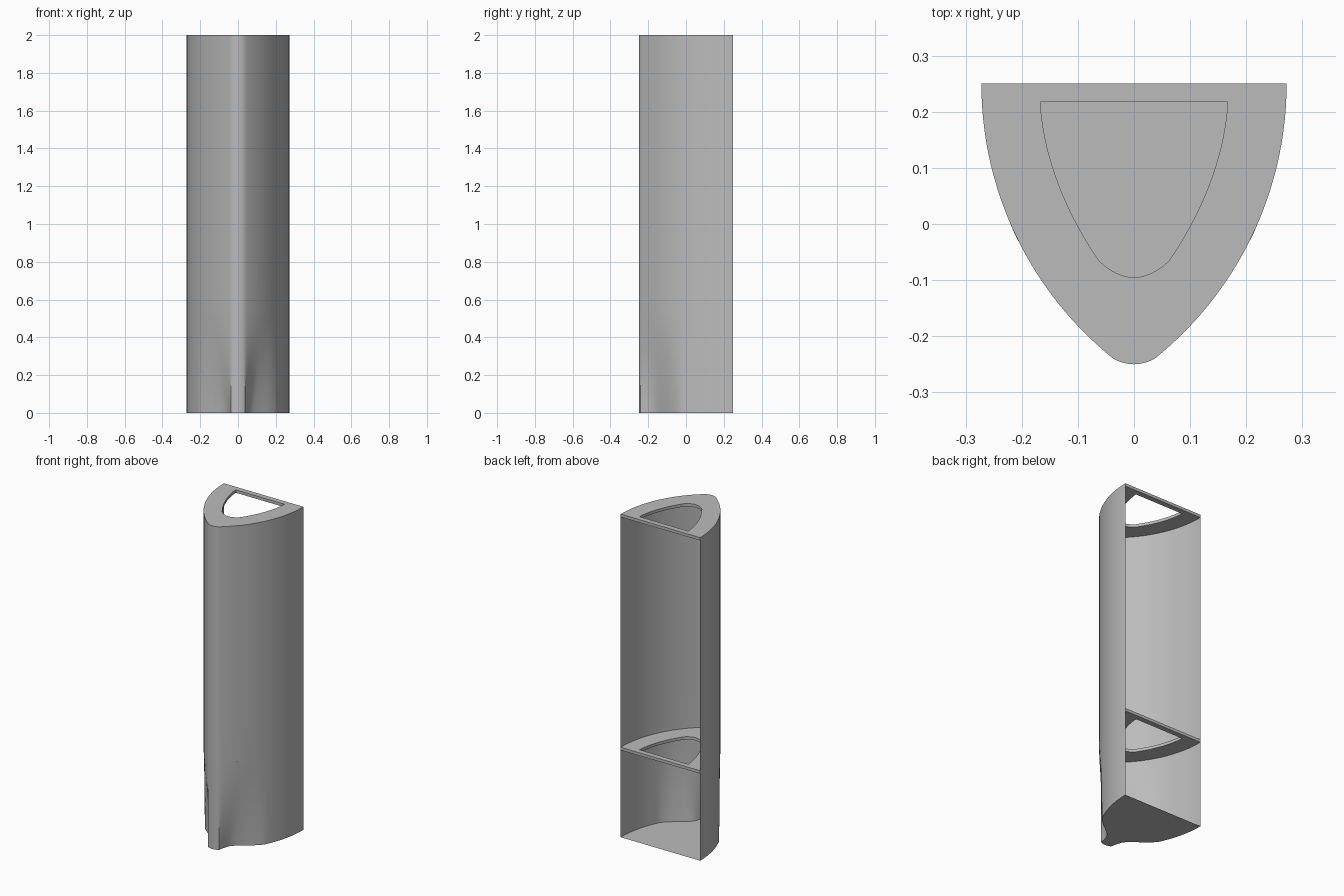
import bpy, bmesh, math

if "Cube" in bpy.data.objects:
    bpy.data.objects.remove(bpy.data.objects["Cube"])

DENT_TOP = 0.55
R = 0.628            # radius of the curved sides

grey = bpy.data.materials.new("plain grey")
grey.diffuse_color = (0.5, 0.5, 0.5, 1)
grey.use_nodes = True
grey.node_tree.nodes["Principled BSDF"].inputs["Base Color"].default_value = grey.diffuse_color


def lerp(a, b, t):
    return a + (b - a) * t


def catmull(pts, t):
    """Smooth curve through the control points, t in 0..1."""
    n = len(pts) - 1
    i = min(int(t * n), n - 1)
    u = t * n - i
    p = [pts[max(0, min(n, i + k))] for k in (-1, 0, 1, 2)]
    return tuple(0.5 * (2 * b + (c - a) * u + (2 * a - 5 * b + 4 * c - d) * u * u
                        + (3 * b - a - 3 * c + d) * u ** 3) for a, b, c, d in zip(*p))


def mirrored(half):
    """Half profile (nose to back, x >= 0) -> full loop, back left to back right."""
    return [(-x, y) for x, y in reversed(half[1:])] + half


def side_x(y):
    return 0.272 - R + math.sqrt(R * R - (0.25 - y) ** 2)


N_NOSE, N_DENT, N_BACK = 6, 20, 12
DENT = [(side_x(-0.24), -0.24), (0.047, -0.192), (0.066, -0.154), (0.11, -0.117),
        (0.167, -0.073), (0.203, -0.035), (side_x(0), 0)]


def outer(dent=0.0):
    xe = side_x(-0.24)
    half = [(xe * i / N_NOSE, -0.25 + 0.01 * (i / N_NOSE) ** 2) for i in range(N_NOSE)]
    for i in range(N_DENT):
        t = i / N_DENT
        y = lerp(-0.24, 0, t)
        tx, ty = catmull(DENT, t)
        half.append((lerp(side_x(y), tx, dent), lerp(y, ty, dent)))
    half += [(side_x(0.25 * i / N_BACK), 0.25 * i / N_BACK) for i in range(N_BACK + 1)]
    return mirrored(half)


def inner():
    def hole_x(y):
        return 0.167 - 1.08 * ((0.247 - y) ** 2 - 0.0009)
    xe = hole_x(-0.066)
    half = [(xe * i / N_NOSE, -0.095 + 0.029 * (i / N_NOSE) ** 2) for i in range(N_NOSE)]
    n = N_DENT + N_BACK
    for i in range(n + 1):
        y = lerp(-0.066, 0.217, i / n)
        half.append((hole_x(y), y))
    return mirrored(half)


def finish(bm, name):
    me = bpy.data.meshes.new(name)
    bm.to_mesh(me)
    bm.free()
    ob = bpy.data.objects.new(name, me)
    bpy.context.collection.objects.link(ob)
    me.materials.append(grey)
    bpy.ops.object.select_all(action='DESELECT')
    ob.select_set(True)
    bpy.context.view_layer.objects.active = ob
    bpy.ops.object.shade_smooth_by_angle(angle=math.radians(30))
    return ob


def loop(bm, pts, z):
    return [bm.verts.new((x, y, z)) for x, y in pts]


# Curved outer wall, open at the back, with dents beside the nose near the foot
bm = bmesh.new()
rows = []
STEPS = 18
for k in range(STEPS + 1):
    t = k / STEPS
    rows.append(loop(bm, outer((1 - t) ** 1.5), DENT_TOP * t))
for z in (0.8, 1.4, 2.0):
    rows.append(loop(bm, outer(), z))
for a, b in zip(rows, rows[1:]):
    for i in range(len(a) - 1):
        bm.faces.new((a[i], a[i + 1], b[i + 1], b[i]))
finish(bm, "outer_wall")

# Solid floor following the dented foot
bm = bmesh.new()
f = bm.faces.new(loop(bm, outer(1.0), 0))
f.normal_update()
if f.normal.z > 0:
    f.normal_flip()
finish(bm, "floor")


# Thin ring plates with a hole, at the top and above the dents
def ring(name, top, thick=0.018):
    bm = bmesh.new()
    o1, i1 = loop(bm, outer(), top), loop(bm, inner(), top)
    o0, i0 = loop(bm, outer(), top - thick), loop(bm, inner(), top - thick)
    n = len(o1)
    for k in range(n):
        j = (k + 1) % n
        bm.faces.new((o1[k], o1[j], i1[j], i1[k]))      # upper side
        bm.faces.new((o0[j], o0[k], i0[k], i0[j]))      # lower side
        bm.faces.new((i1[k], i1[j], i0[j], i0[k]))      # hole edge
    bm.faces.new((o1[0], o1[-1], o0[-1], o0[0]))        # back edge
    finish(bm, name)


ring("top_ring", 2.0)
ring("middle_ring", 0.557)
